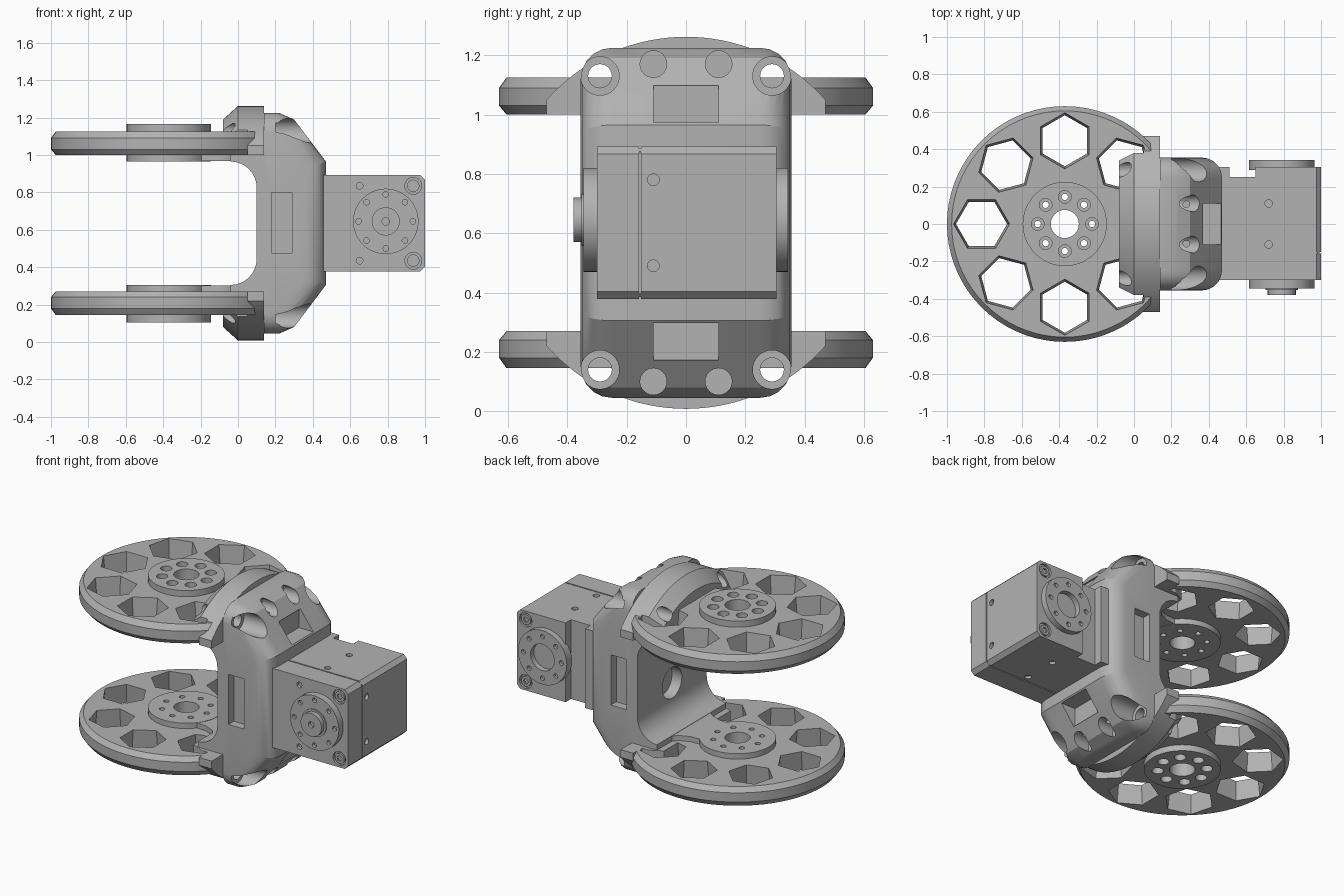
import bpy, bmesh, math
from mathutils import Vector

if "Cube" in bpy.data.objects:
    bpy.data.objects.remove(bpy.data.objects["Cube"])

MID = 0.635  # height of the symmetry plane; all geometry is built around it
grey = bpy.data.materials.new("metal_grey")
grey.diffuse_color = (0.45, 0.45, 0.45, 1)
grey.use_nodes = True
grey.node_tree.nodes["Principled BSDF"].inputs["Base Color"].default_value = grey.diffuse_color


def place(u, v, h, axis):
    return Vector({'x': (h, u, v), 'y': (u, h, v), 'z': (u, v, h)}[axis])


def loft(bm, rings):
    """Closed solid through a list of vertex rings."""
    vs = [[bm.verts.new(p) for p in r] for r in rings]
    n = len(vs[0])
    for a, b in zip(vs, vs[1:]):
        for i in range(n):
            j = (i + 1) % n
            bm.faces.new((a[i], a[j], b[j], b[i]))
    bm.faces.new(vs[0][::-1])
    bm.faces.new(vs[-1])


def stack(bm, rings, c=(0, 0), axis='z', n=24, phase=0.0):
    """Turned solid: rings are (radius, position along the axis)."""
    loft(bm, [[place(c[0] + r * math.cos(phase + 2 * math.pi * i / n),
                     c[1] + r * math.sin(phase + 2 * math.pi * i / n), h, axis)
               for i in range(n)] for r, h in rings])


def prism(bm, pts, lo, hi, axis):
    loft(bm, [[place(u, v, h, axis) for u, v in pts] for h in (lo, hi)])


def box(bm, x, y, z):
    prism(bm, [(x[0], y[0]), (x[1], y[0]), (x[1], y[1]), (x[0], y[1])], *z, 'z')


def make(name, build):
    bm = bmesh.new()
    build(bm)
    bmesh.ops.recalc_face_normals(bm, faces=bm.faces)
    me = bpy.data.meshes.new(name)
    bm.to_mesh(me)
    bm.free()
    me.materials.append(grey)
    ob = bpy.data.objects.new(name, me)
    ob.location.z = MID
    bpy.context.collection.objects.link(ob)
    return ob


def activate(ob):
    bpy.ops.object.select_all(action='DESELECT')
    ob.select_set(True)
    bpy.context.view_layer.objects.active = ob


def cut(ob, build, op='DIFFERENCE'):
    tool = make("cutter", build)
    bpy.context.view_layer.update()
    m = ob.modifiers.new("cut", 'BOOLEAN')
    m.object, m.operation, m.solver = tool, op, 'EXACT'
    activate(ob)
    bpy.ops.object.modifier_apply(modifier=m.name)
    bpy.data.objects.remove(tool)


def finish(ob, mirror=False):
    activate(ob)
    if mirror:
        m = ob.modifiers.new("mirror", 'MIRROR')
        m.use_axis = (False, False, True)
        bpy.ops.object.modifier_apply(modifier=m.name)
    bpy.ops.object.shade_smooth_by_angle(angle=math.radians(25))


def around(c, r, n=8, skip=()):
    for i in range(n):
        if i not in skip:
            a = 2 * math.pi * i / n
            yield a, (c[0] + r * math.cos(a), c[1] + r * math.sin(a))


# Wheel discs with hubs on both faces, hexagonal windows and screw holes
HUB = (-0.37, 0)
disc = make("wheel_discs", lambda bm: stack(bm, [
    (.225, .33), (.225, .365), (.605, .365), (.63, .395), (.63, .455),
    (.605, .49), (.225, .49), (.225, .53)], HUB, n=72))


def disc_windows(bm):
    for a, p in around(HUB, .445, skip=(0,)):
        stack(bm, [(.134, .34), (.152, .51)], p, n=6, phase=a)
    box(bm, (.14, .5), (-.6, .6), (.2, .7))
    stack(bm, [(.075, .2), (.075, .7)], HUB, n=32)
    for a, p in around(HUB, .145):
        stack(bm, [(.017, .2), (.017, .7)], p, n=12)


def disc_counterbores(bm):
    for a, p in around(HUB, .145):
        stack(bm, [(.034, .47), (.034, .7)], p, n=20)


cut(disc, disc_windows)
cut(disc, disc_counterbores)
finish(disc, True)

# Flared tongues joining the inner hubs to the bracket
edge = [(-.2, .14), (-.13, .145), (-.07, .17), (-.02, .22), (.03, .3), (.06, .35), (.12, .35)]
tongue = make("hub_tongues", lambda bm: prism(
    bm, edge + [(x, -y) for x, y in edge[::-1]], .332, .367, 'z'))
finish(tongue, True)


def long_holes(bm):
    for y in (-.29, .29):
        for z in (-.495, .495):
            stack(bm, [(.04, -.3), (.04, .7)], (y, z), 'x')


# Curved clamp straps above and below the discs
strap = make("clamp_straps", lambda bm: stack(
    bm, [(.555, -.08), (.627, 0), (.627, .14)], axis='x', n=128))
plan = [(-.1, .33), (0, .38), (.05, .38), (.05, .47), (.2, .47)]
cut(strap, lambda bm: prism(bm, plan + [(x, -y) for x, y in plan[::-1]], .365, .8, 'z'),
    'INTERSECT')
cut(strap, long_holes)
finish(strap, True)

# C-shaped bracket with rounded outer corners
arc = [(-.04 + .14 * math.cos(math.pi / 16 * i), .19 + .14 * math.sin(math.pi / 16 * i))
       for i in range(9)]
half = arc + [(-.04, .365), (.14, .365), (.14, .59), (.22, .59), (.30, .555), (.47, .33)]


def bracket_shape(bm):
    prism(bm, half + [(x, -z) for x, z in half[::-1]], -.355, .355, 'y')
    rim = [e for e in bm.edges
           if all(v.co.x > .135 for v in e.verts) and any(v.co.x > .2 for v in e.verts)
           and abs(e.verts[0].co.y - e.verts[1].co.y) < .01]
    bmesh.ops.bevel(bm, geom=rim, offset=.105, segments=5, profile=.5, affect='EDGES')


bracket = make("bracket", bracket_shape)


def bracket_pockets(bm):
    for s in (-1, 1):
        for y in (-.11, .11):          # blind screw pockets
            stack(bm, [(.045, .22), (.045, .7)], (y, s * .535), 'x')
        for y in (-.29, .29):          # counterbores
            stack(bm, [(.065, .2), (.065, .7)], (y, s * .495), 'x', 32)
        z = sorted((s * .338, s * .463))
        box(bm, (.36, .7), (-.11, .11), z)  # cable notches
        y = sorted((s * .30, s * .5))
        box(bm, (.18, .29), y, (-.16, .165))  # side recesses
    stack(bm, [(.1, 0), (.1, .17)], (0, -.1), 'x', 32)  # inner wall opening


cut(bracket, bracket_pockets)
cut(bracket, long_holes)


def pocket_screws(bm):
    for y in (-.105, .105):
        for z in (-.495, .455):
            stack(bm, [(.018, z), (.018, z + .04)], (.28, y), n=12)


cut(bracket, pocket_screws)
finish(bracket)


# Motor housing with a stepped back face and chamfered outer edges
def motor_shape(bm):
    prism(bm, [(.44, -.3), (1, -.3), (1, .305), (.65, .305), (.65, .25),
               (.51, .25), (.51, .305), (.44, .305)], -.257, .257, 'z')
    ends = [e for e in bm.edges if all(v.co.x > .99 for v in e.verts)
            and abs(e.verts[0].co.z - e.verts[1].co.z) < .01]
    bmesh.ops.bevel(bm, geom=ends, offset=.025, segments=1, affect='EDGES')


motor = make("motor_housing", motor_shape)
AXLE = (.79, .01)


def motor_holes(bm):
    prism(bm, [(.4, .25), (.992, .25), (.992, -.25), (.4, -.25), (.4, -.3),
               (1.1, -.3), (1.1, .3), (.4, .3)], -.159, -.151, 'y')  # case seam
    for s in (-1, 1):
        stack(bm, [(.02, .24), (.02, .3)], (.72, s * .11), n=16)
        stack(bm, [(.02, -.3), (.02, -.24)], (.72, s * .11), n=16)
        stack(bm, [(.02, .98), (.02, 1.1)], (-.11, s * .145), 'x', 16)
        for lo, hi in ((-.4, -.285), (.29, .4)):  # corner screw seats
            stack(bm, [(.045, lo), (.045, hi)], (.937, s * .2), 'y', 24)
        stack(bm, [(.018, -.4), (.018, -.28)], (.65, s * .2), 'y', 16)


cut(motor, motor_holes)
finish(motor)


# Corner screw heads
def screws(bm):
    for z in (-.2, .2):
        for lo, hi in ((-.298, -.28), (.28, .303)):
            stack(bm, [(.033, lo), (.033, hi)], (.937, z), 'y', 24)


screw = make("corner_screws", screws)
cut(screw, lambda bm: [stack(bm, [(.018, lo), (.018, lo + .02)], (.937, z), 'y', 6)
                       for z in (-.2, .2) for lo in (-.31, .292)])
finish(screw)


# Output horn with raised centre on the front
def horn_holes(bm):
    for a, p in around(AXLE, .145):
        stack(bm, [(.015, -.4), (.015, -.325)], p, 'y', 12)
    stack(bm, [(.02, -.4), (.02, -.36)], AXLE, 'y', 16)


horn = make("front_horn", lambda bm: stack(bm, [
    (.175, -.29), (.175, -.345), (.088, -.345), (.088, -.352), (.075, -.352), (.075, -.38)],
    AXLE, 'y', 48))
cut(horn, horn_holes)
finish(horn)


# Idler horn with an open centre on the back
def idler_holes(bm):
    for a, p in around(AXLE, .135):
        stack(bm, [(.015, .325), (.015, .4)], p, 'y', 12)
    stack(bm, [(.085, .308), (.085, .4)], AXLE, 'y', 32)


idler = make("back_horn", lambda bm: stack(bm, [(.175, .29), (.175, .343)], AXLE, 'y', 48))
cut(idler, idler_holes)
finish(idler)
